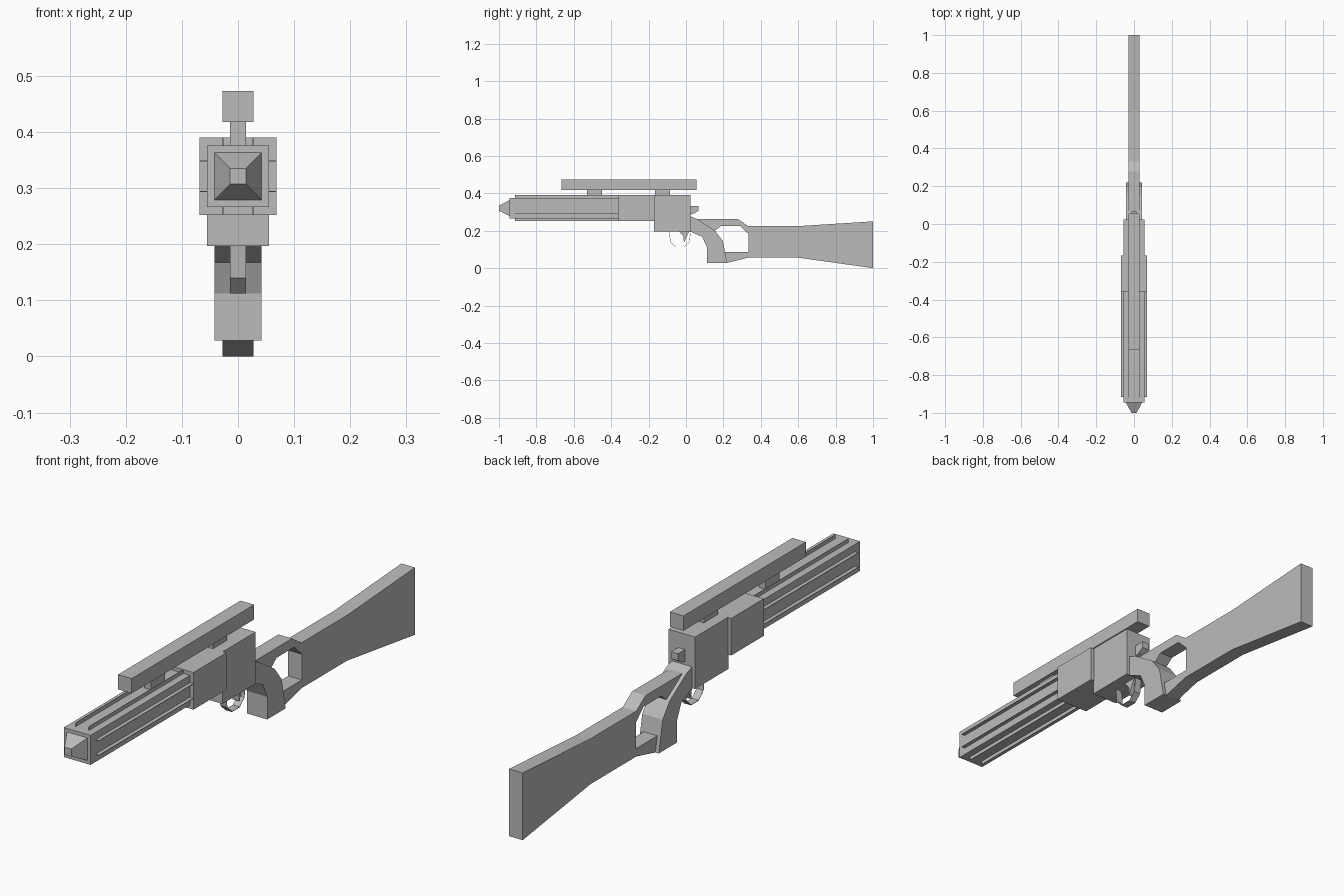
import bpy
import bmesh
from mathutils import Vector

cube = bpy.data.objects.get("Cube")
if cube:
    bpy.data.objects.remove(cube, do_unlink=True)

grey = bpy.data.materials.new("plain grey")
grey.use_nodes = True
grey.diffuse_color = (0.5, 0.5, 0.5, 1)
grey.node_tree.nodes["Principled BSDF"].inputs["Base Color"].default_value = (0.5, 0.5, 0.5, 1)

AXIS = 0.321      # height of the barrel axis


def finish(name, bm):
    """Turn a bmesh into a named flat-shaded object."""
    mesh = bpy.data.meshes.new(name)
    bm.to_mesh(mesh)
    bm.free()
    mesh.materials.append(grey)
    obj = bpy.data.objects.new(name, mesh)
    bpy.context.collection.objects.link(obj)
    return obj


def slab(name, profile, half):
    """Extrude a closed side profile of (y, z) points across the width."""
    bm = bmesh.new()
    face = bm.faces.new([bm.verts.new((-half, y, z)) for y, z in profile])
    ext = bmesh.ops.extrude_face_region(bm, geom=[face])
    moved = [v for v in ext["geom"] if isinstance(v, bmesh.types.BMVert)]
    bmesh.ops.translate(bm, verts=moved, vec=Vector((2 * half, 0, 0)))
    bmesh.ops.recalc_face_normals(bm, faces=bm.faces[:])
    bmesh.ops.triangulate(bm, faces=[f for f in bm.faces if len(f.verts) > 4])
    return finish(name, bm)


def box(name, half, y0, y1, z0, z1):
    return slab(name, [(y0, z0), (y1, z0), (y1, z1), (y0, z1)], half)


def ribbon(name, path, half):
    """Thin bent strip following a (y, z) path."""
    bm = bmesh.new()
    rows = [[bm.verts.new((x, y, z)) for x in (-half, half)] for y, z in path]
    for a, b in zip(rows, rows[1:]):
        bm.faces.new((a[0], a[1], b[1], b[0]))
    obj = finish(name, bm)
    solid = obj.modifiers.new("thin", "SOLIDIFY")
    solid.thickness = 0.002
    solid.offset = 0
    return obj


# Barrel core with a tapered square muzzle
box("barrel", 0.055, -0.945, -0.34, AXIS - 0.055, AXIS + 0.055)
bm = bmesh.new()
rings = [[bm.verts.new((sx * r, y, AXIS + sz * r))
          for sx, sz in ((-1, -1), (1, -1), (1, 1), (-1, 1))]
         for y, r in ((-0.945, 0.042), (-1.0, 0.014))]
for i in range(4):
    j = (i + 1) % 4
    bm.faces.new((rings[0][i], rings[0][j], rings[1][j], rings[1][i]))
for ring in rings:
    bm.faces.new(ring)
bmesh.ops.recalc_face_normals(bm, faces=bm.faces[:])
finish("muzzle", bm)

# Paper-thin cooling fins, two standing out of every side of the barrel
for tag, s in (("low", -1), ("high", 1)):
    z = AXIS + s * 0.027
    box("side_fin_" + tag, 0.069, -0.915, -0.35, z - 0.001, z + 0.001)
for tag, s in (("right", -1), ("left", 1)):
    fin = box("upright_fin_" + tag, 0.001, -0.915, -0.35, AXIS - 0.069, AXIS + 0.069)
    fin.location.x = s * 0.027

# Body
box("fore_body", 0.069, -0.36, -0.167, 0.252, 0.39)
box("receiver", 0.055, -0.17, 0.025, 0.197, 0.39)

# Sight bar on two mounts
box("sight_bar", 0.028, -0.665, 0.055, 0.418, 0.473)
for tag, y in (("front", -0.53), ("rear", -0.167)):
    box("sight_mount_" + tag, 0.014, y, y + 0.082, 0.37, 0.42)

# Hammer, trigger and trigger guard
slab("hammer", [(0.02, 0.333), (0.067, 0.333), (0.067, 0.307),
                (0.045, 0.293), (0.02, 0.285)], 0.014)
slab("trigger", [(-0.04, 0.2), (0.02, 0.2), (0.005, 0.172),
                 (-0.011, 0.135), (-0.014, 0.17)], 0.014)
ribbon("trigger_guard", [(-0.09, 0.198), (-0.083, 0.14), (-0.055, 0.113),
                         (-0.01, 0.113), (0.018, 0.14), (0.025, 0.198)], 0.014)

# Grip, wider than the stock behind it
slab("grip", [(0.02, 0.278), (0.06, 0.262), (0.155, 0.2), (0.197, 0.145),
              (0.22, 0.028), (0.112, 0.028), (0.112, 0.112),
              (0.087, 0.167), (0.02, 0.197)], 0.042)

# Stock with the open thumb loop closed by the grip
slab("stock", [(0.06, 0.262), (0.278, 0.262), (0.332, 0.225), (0.604, 0.225),
               (1.0, 0.25), (1.0, 0.0), (0.6, 0.056), (0.332, 0.056),
               (0.219, 0.028), (0.207, 0.086), (0.335, 0.086), (0.335, 0.182),
               (0.29, 0.225), (0.187, 0.225), (0.155, 0.2)], 0.028)
